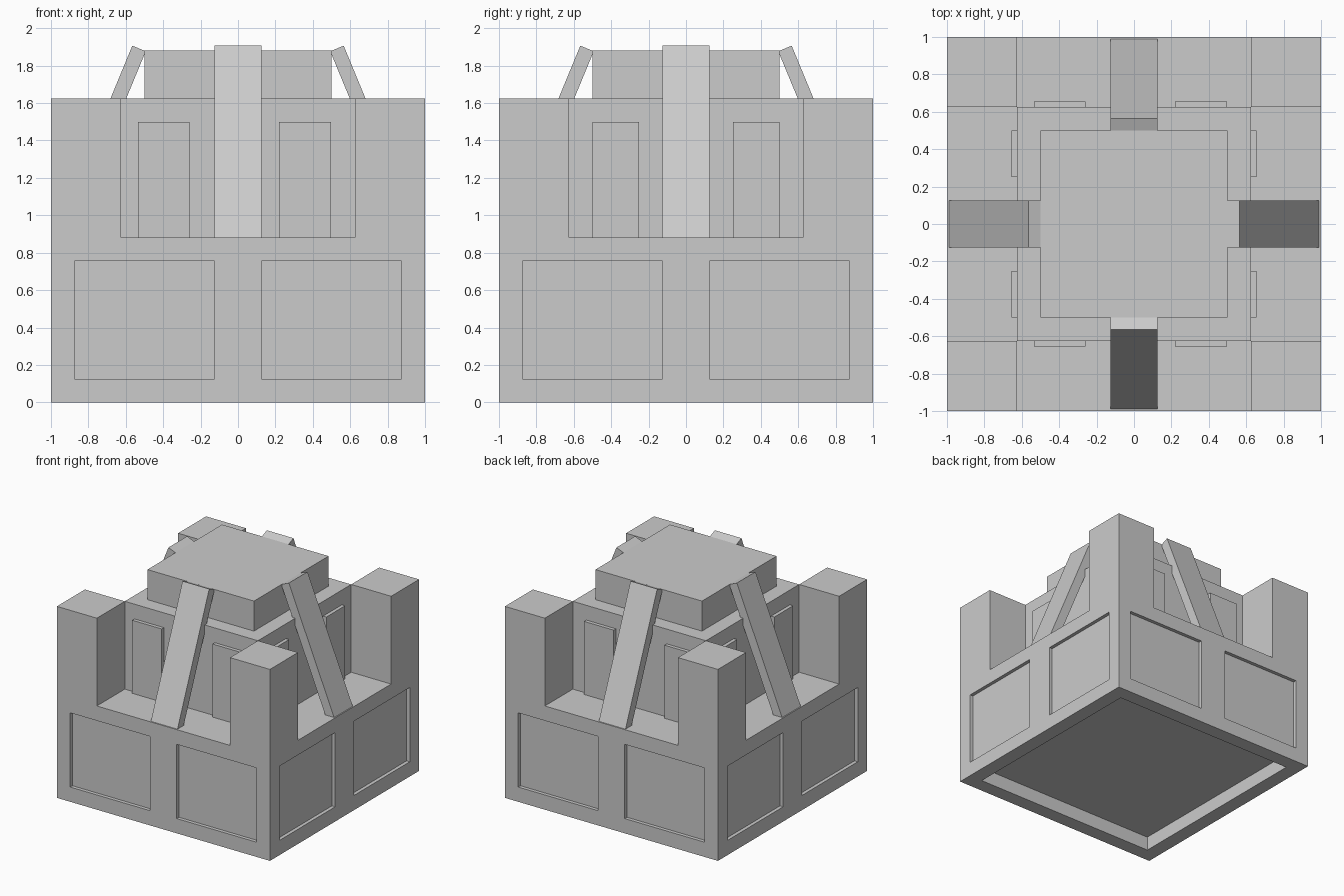
import bpy, bmesh, math
from mathutils import Matrix, Vector

cube = bpy.data.objects.get("Cube")
if cube:
    bpy.data.objects.remove(cube, do_unlink=True)

INNER = 0.625    # half width of the core, and inner side of the towers
DECK = 0.88      # height of the lower block
ROOF = 1.625     # height of core and towers

stone = bpy.data.materials.new("stone_grey")
stone.use_nodes = True
grey = (0.6, 0.6, 0.6, 1)
stone.diffuse_color = grey
stone.node_tree.nodes["Principled BSDF"].inputs["Base Color"].default_value = grey


def finish(bm, name):
    mesh = bpy.data.meshes.new(name)
    bmesh.ops.recalc_face_normals(bm, faces=bm.faces)
    bm.to_mesh(mesh)
    bm.free()
    mesh.materials.append(stone)
    obj = bpy.data.objects.new(name, mesh)
    bpy.context.collection.objects.link(obj)
    return obj


def add_box(bm, lo, hi, turn=0):
    lo, hi = Vector(lo), Vector(hi)
    matrix = (Matrix.Rotation(turn, 4, 'Z') @ Matrix.Translation((lo + hi) / 2)
              @ Matrix.Diagonal((*(hi - lo), 1)))
    bmesh.ops.create_cube(bm, size=1, matrix=matrix)


turns = [i * math.pi / 2 for i in range(4)]

# Body: lower block with the core and four corner towers raised from its top
bm = bmesh.new()
add_box(bm, (-1, -1, 0), (1, 1, DECK))
for axis in (Vector((1, 0, 0)), Vector((0, 1, 0))):
    for offset in (-INNER, INNER):
        bmesh.ops.bisect_plane(bm, geom=bm.verts[:] + bm.edges[:] + bm.faces[:],
                               plane_co=axis * offset, plane_no=axis)
raised = []
for face in bm.faces:
    c = face.calc_center_median()
    if face.normal.z > 0.9 and (abs(c.x) > INNER) == (abs(c.y) > INNER):
        raised.append(face)
for face in raised:
    result = bmesh.ops.extrude_face_region(bm, geom=[face])
    verts = [v for v in result["geom"] if isinstance(v, bmesh.types.BMVert)]
    bmesh.ops.translate(bm, verts=verts, vec=(0, 0, ROOF - DECK))
    if face.is_valid:
        bmesh.ops.delete(bm, geom=[face], context='FACES_ONLY')
bmesh.ops.dissolve_limit(bm, angle_limit=0.01, verts=bm.verts[:], edges=bm.edges[:])
body = finish(bm, "body")

# Sunken wall panels, two per side, and the hollow underside
bm = bmesh.new()
for turn in turns:
    for x in (-0.875, 0.125):
        add_box(bm, (x, -1.1, 0.125), (x + 0.75, -0.97, 0.755), turn)
add_box(bm, (-0.875, -0.875, -0.1), (0.875, 0.875, 0.12))
cutter = finish(bm, "recess_cutter")
cutter.hide_render = True
cut = body.modifiers.new("recesses", 'BOOLEAN')
cut.operation = 'DIFFERENCE'
cut.solver = 'EXACT'
cut.object = cutter
bpy.context.view_layer.objects.active = body
bpy.ops.object.modifier_apply(modifier=cut.name)
bpy.data.objects.remove(cutter, do_unlink=True)

# Roof slab
bm = bmesh.new()
add_box(bm, (-0.5, -0.5, ROOF), (0.5, 0.5, 1.88))
finish(bm, "roof_slab")

# Raised shutters on the core, slightly off centre at front and back
bm = bmesh.new()
for side in (-1, 1):
    for a in (-0.535, 0.22):
        y = sorted((side * 0.6, side * 0.655))
        add_box(bm, (a, y[0], DECK), (a + 0.277, y[1], 1.5))
    for b in (-0.5, 0.25):
        x = sorted((side * 0.6, side * 0.655))
        add_box(bm, (x[0], b, DECK), (x[1], b + 0.25, 1.5))
finish(bm, "core_shutters")

# Leaning buttresses from the deck edge to the roof slab
profile = [(-0.99, DECK), (-0.565, 1.907), (-0.493, 1.877), (-0.906, DECK)]
for name, turn in zip(("front", "left", "back", "right"), turns):
    bm = bmesh.new()
    face = bm.faces.new([bm.verts.new((-0.125, y, z)) for y, z in profile])
    result = bmesh.ops.extrude_face_region(bm, geom=[face], use_keep_orig=True)
    verts = [v for v in result["geom"] if isinstance(v, bmesh.types.BMVert)]
    bmesh.ops.translate(bm, verts=verts, vec=(0.25, 0, 0))
    bmesh.ops.rotate(bm, verts=bm.verts[:], matrix=Matrix.Rotation(turn, 3, 'Z'))
    finish(bm, name + "_buttress")
